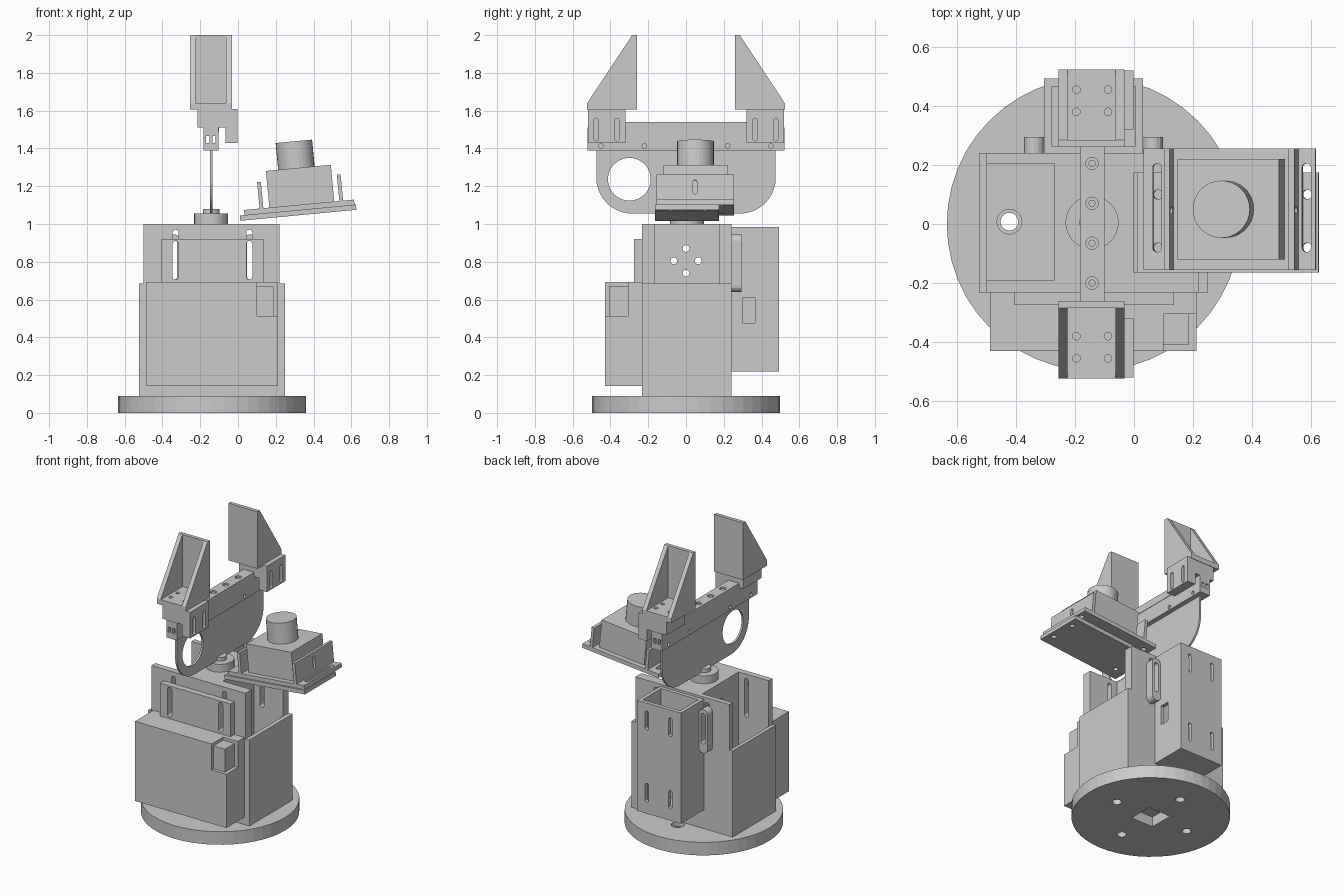
import bpy, bmesh, math
from mathutils import Matrix, Vector

if "Cube" in bpy.data.objects:
    bpy.data.objects.remove(bpy.data.objects["Cube"])


def prism(name, pts, axis, a, b):
    """Extrude a 2D outline along an axis: 'x' uses (y,z), 'y' uses (x,z), 'z' uses (x,y)."""
    put = {'x': lambda p, t: (t, p[0], p[1]),
           'y': lambda p, t: (p[0], t, p[1]),
           'z': lambda p, t: (p[0], p[1], t)}[axis]
    bm = bmesh.new()
    lo = [bm.verts.new(put(p, a)) for p in pts]
    hi = [bm.verts.new(put(p, b)) for p in pts]
    bm.faces.new(lo)
    bm.faces.new(hi)
    n = len(pts)
    for i in range(n):
        j = (i + 1) % n
        bm.faces.new((lo[i], lo[j], hi[j], hi[i]))
    bmesh.ops.recalc_face_normals(bm, faces=bm.faces)
    me = bpy.data.meshes.new(name)
    bm.to_mesh(me)
    bm.free()
    ob = bpy.data.objects.new(name, me)
    bpy.context.collection.objects.link(ob)
    return ob


def rect(u0, u1, v0, v1):
    return [(u0, v0), (u1, v0), (u1, v1), (u0, v1)]


def arc(u, v, r, d0, d1, n):
    return [(u + r * math.cos(math.radians(d0 + (d1 - d0) * i / n)),
             v + r * math.sin(math.radians(d0 + (d1 - d0) * i / n))) for i in range(n + 1)]


def circle(u, v, r, n=24):
    return arc(u, v, r, 0, 360, n)[:-1]


def slot(u, v0, v1, w):
    """Upright stadium outline of width w."""
    r = w / 2
    return arc(u, v1 - r, r, 0, 180, 8) + arc(u, v0 + r, r, 180, 360, 8)


def box(name, x0, x1, y0, y1, z0, z1):
    return prism(name, rect(x0, x1, y0, y1), 'z', z0, z1)


def cut(ob, *cutters):
    for c in cutters:
        m = ob.modifiers.new("cut", 'BOOLEAN')
        m.operation, m.solver, m.object = 'DIFFERENCE', 'EXACT', c
    dg = bpy.context.evaluated_depsgraph_get()
    me = bpy.data.meshes.new_from_object(ob.evaluated_get(dg))
    ob.modifiers.clear()
    ob.data = me
    for c in cutters:
        bpy.data.objects.remove(c)
    return ob


CX = -0.137
SLOTS = (-0.33, 0.06)

# Round base with square opening and four counterbored holes
base = prism("base_disc", circle(CX, 0, 0.497, 48), 'z', 0, 0.09)
spots = [(CX - .285, 0.008), (CX + .285, 0.008), (CX, .285), (CX, -.285)]
cut(base, box("c", CX - .085, CX + .085, -.085, .085, -.1, .07),
    *[prism("c", circle(x, y, .03), 'z', -.1, .2) for x, y in spots],
    *[prism("c", circle(x, y, .042), 'z', .06, .2) for x, y in spots])

# Main body: lower box, two deep end pockets
lower = box("body_lower", -.525, .25, -.232, .24, .085, .685)
cut(lower, box("c", -.5, -.27, -.19, .205, .0, .8), box("c", 0, .22, -.165, .175, .12, .8))

# Upper body: H-shaped plan, slotted front and back walls, drilled core
plan = [(-.5, -.232), (.22, -.232), (.22, -.165), (0, -.165), (0, .175), (.22, .175),
        (.22, .24), (-.5, .24), (-.5, .205), (-.27, .205), (-.27, -.19), (-.5, -.19)]
upper = prism("body_upper", plan, 'z', .68, 1.0)
cut(upper, *[prism("c", slot(x, .705, .97, .032), 'y', -.4, .4) for x in SLOTS],
    *[prism("c", circle(y, z, .018, 16), 'x', -.6, .4)
      for y, z in ((0, .87), (0, .74), (-.065, .805), (.065, .805))])

# Front adapter plate
plate = box("front_plate", -.405, .135, -.275, -.23, .6, .92)
cut(plate, *[prism("c", slot(x, .705, .91, .032), 'y', -.4, 0) for x in SLOTS])

# Front housing with stepped corner
housing = box("front_housing", -.487, .212, -.43, -.23, .142, .693)
cut(housing, box("c", .1, .3, -.5, -.305, .513, .8))
box("corner_insert", .09, .187, -.408, -.295, .5, .672)

# Rear open-topped box with slotted back and side port
rear = box("rear_box", -.305, .03, .24, .492, .22, .985)
cut(rear, box("c", -.28, .005, .265, .465, .25, 1.2),
    *[prism("c", slot(x, z, z + .13, .026), 'y', .4, .6)
      for x in (-.225, -.045) for z in (.80, .30)],
    box("c", -.1, .2, .3, .365, .475, .61))

# Slotted ears beside the rear box
for side, x in zip(("left", "right"), (-.338, .064)):
    ear = prism("ear_" + side, slot(x, .64, .945, .068), 'y', .235, .295)
    cut(ear, prism("c", slot(x, .705, .915, .032), 'y', .1, .4))

# Turning hub
prism("hub", circle(-.142, .005, .09, 32), 'z', 1.0, 1.055)
prism("hub_cap", circle(-.142, .005, .043), 'z', 1.05, 1.08)

# Thin upright plate with rounded lower corners and round window
outline = ([(.475, 1.44), (-.475, 1.44)] + arc(-.285, 1.245, .19, 180, 270, 10)
           + arc(.285, 1.245, .19, 270, 360, 10))
web = prism("upright_plate", outline, 'x', -.149, -.136)
cut(web, prism("c", circle(-.3, 1.237, .113, 40), 'x', -.3, 0))

# Rail with two grooves, side pin holes and top screws
rail = box("rail", -.183, -.103, -.522, .522, 1.39, 1.51)
cut(rail, box("c", -.169, -.152, -.6, .6, 1.43, 1.466), box("c", -.135, -.118, -.6, .6, 1.43, 1.466),
    *[prism("c", circle(y, 1.413, .012, 12), 'x', -.3, 0) for y in (-.45, -.22, .22, .45)])
bar = box("rail_top_bar", -.183, -.1, -.327, .327, 1.49, 1.54)
cut(bar, *[prism("c", circle(-.142, y, .021, 16), 'z', 1.525, 1.6) for y in (.205, .07, -.065, -.2)])
for i, y in enumerate((.205, .07, -.065, -.2)):
    prism("rail_screw_%d" % i, circle(-.142, y, .012, 12), 'z', 1.5, 1.535)

# Pair of jaws: clamp block, hollow wedge finger
for side, s in (("front", -1), ("back", 1)):
    prof = [(-.215, 1.61), (-.215, 1.51), (-.103, 1.51), (-.065, 1.51), (-.065, 1.43), (-.002, 1.43), (-.002, 1.61)]
    block = prism(side + "_jaw_block", prof, 'y', s * .32, s * .52)
    cut(block, *[prism("c", slot(s * y, 1.44, 1.56, .024), 'x', -.05, .1) for y in (.365, .475)])
    floor = box(side + "_jaw_floor", -.255, -.033, *sorted((s * .26, s * .523)), 1.605, 1.64)
    cut(floor, *[prism("c", circle(x, s * y, .013, 12), 'z', 1.5, 1.7)
                 for x in (-.195, -.088) for y in (.38, .455)])
    box(side + "_jaw_face", -.255, -.033, *sorted((s * .26, s * .285)), 1.61, 2.0)
    wedge = [(s * .26, 1.61), (s * .523, 1.61), (s * .523, 1.64), (s * .285, 2.0), (s * .26, 2.0)]
    for k, x in (("a", -.255), ("b", -.063)):
        prism(side + "_jaw_side_" + k, wedge, 'x', x, x + .03)

# Tilted platform, built flat then tilted
pts4 = [(u, y) for u in (.072, .58) for y in (.1, -.08)]
deck = box("platform_base", 0, .618, -.165, .175, 0, .028)
cut(deck, *[prism("c", circle(u, y, .016, 16), 'z', -.1, .1) for u, y in pts4])
top = box("platform_plate", .025, .61, -.155, .255, .027, .055)
cut(top, *[prism("c", [(b, a) for b, a in slot(u, -.095, .205, .03)], 'z', 0, .1) for u in (.072, .58)])
parts = [deck, top, box("device_body", .16, .505, -.12, .22, .05, .25),
         prism("device_drum", circle(.322, .05, .097, 32), 'z', .24, .392)]
for k, u in (("left", .108), ("right", .532)):
    fin = box("fin_" + k, u, u + .02, -.155, .255, .05, .195)
    cut(fin, prism("c", slot(.047, .09, .165, .022), 'x', u - .1, u + .1))
    parts.append(fin)
tilt = Matrix.Translation(Vector((.012, 0, 1.017))) @ Matrix.Rotation(math.radians(-5.4), 4, 'Y')
for p in parts:
    p.data.transform(tilt)

# Round off shading on the cylindrical parts
bpy.ops.object.select_all(action='DESELECT')
